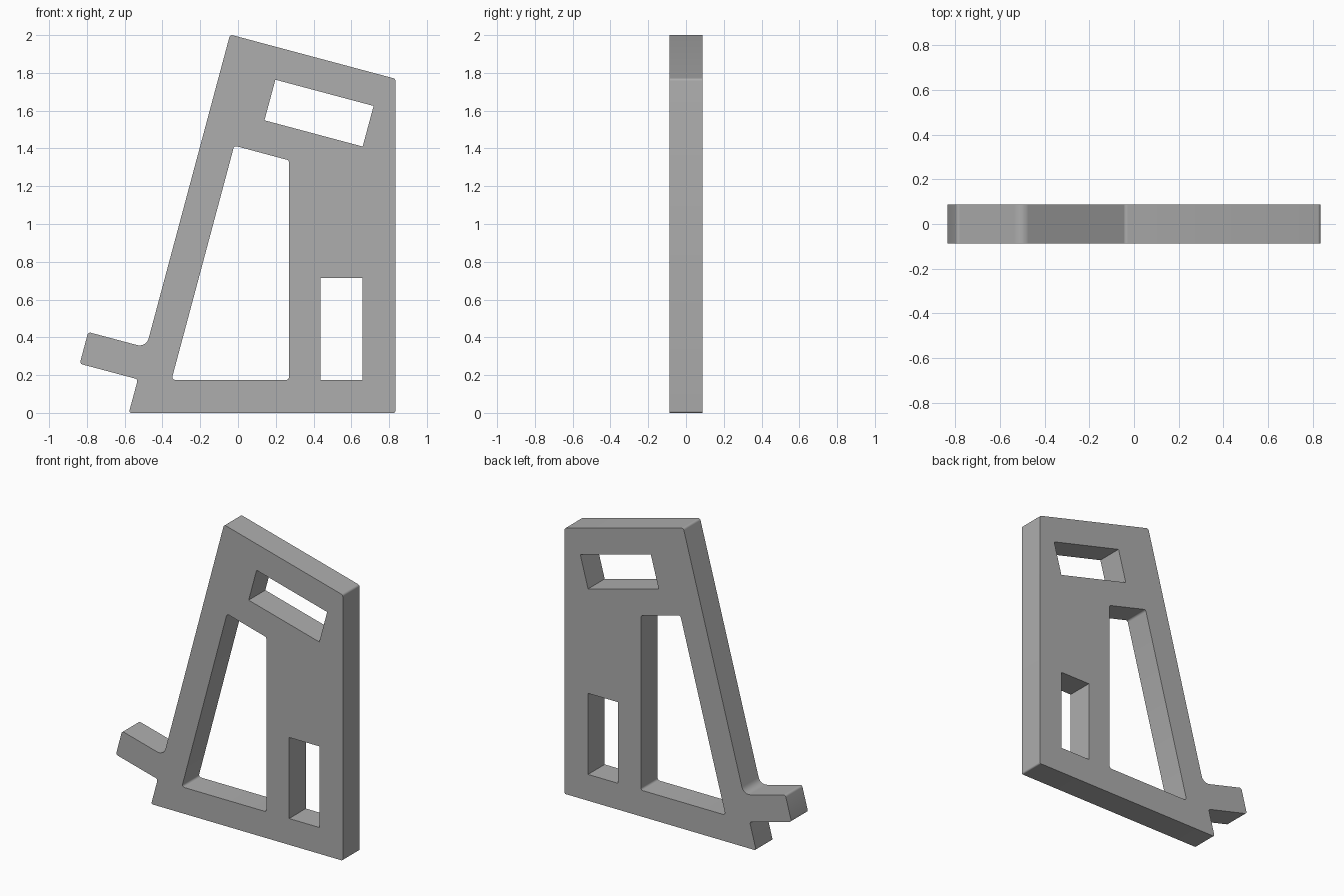
import bpy
import bmesh
import math
from mathutils import Vector

if "Cube" in bpy.data.objects:
    bpy.data.objects.remove(bpy.data.objects["Cube"], do_unlink=True)

HALF_DEPTH = 0.0875


def fillet(corners, steps=6):
    """Turn (x, z, radius) corners into a loop of points with rounded corners."""
    loop = []
    for i, (x, z, r) in enumerate(corners):
        p = Vector((x, z))
        if r == 0:
            loop.append(p)
            continue
        a = (Vector(corners[i - 1][:2]) - p).normalized()
        b = (Vector(corners[(i + 1) % len(corners)][:2]) - p).normalized()
        half = a.angle(b) / 2
        centre = p + (a + b).normalized() * (r / math.sin(half))
        start = p + a * (r / math.tan(half)) - centre
        end = p + b * (r / math.tan(half)) - centre
        sweep = start.angle_signed(end)
        for k in range(steps + 1):
            t = -sweep * k / steps
            c, s = math.cos(t), math.sin(t)
            loop.append(centre + Vector((c * start.x - s * start.y,
                                         s * start.x + c * start.y)))
    return loop


R = 0.015
# Outer outline with the sloping edge and the small side arm
outline = [(-0.578, 0, 0.01), (0.833, 0, 0.01), (0.833, 1.769, R),
           (-0.042, 2.003, R), (-0.486, 0.346, 0.05), (-0.793, 0.428, R),
           (-0.838, 0.26, R), (-0.53, 0.178, R)]
# Large tapered opening, tilted slot and upright slot
opening = [(-0.352, 0.175, R), (0.27, 0.175, R), (0.27, 1.337, R), (-0.02, 1.415, R)]
tilted_slot = [(0.14, 1.549, 0), (0.66, 1.41, 0), (0.718, 1.625, 0), (0.198, 1.764, 0)]
upright_slot = [(0.438, 0.175, 0), (0.66, 0.175, 0), (0.66, 0.715, 0), (0.438, 0.715, 0)]

# Flat filled curve with holes, given thickness
curve = bpy.data.curves.new("panel_profile", "CURVE")
curve.dimensions = "2D"
curve.fill_mode = "BOTH"
curve.extrude = HALF_DEPTH
for corners in (outline, opening, tilted_slot, upright_slot):
    loop = fillet(corners)
    spline = curve.splines.new("POLY")
    spline.points.add(len(loop) - 1)
    for point, p in zip(spline.points, loop):
        point.co = (p.x, p.y, 0, 1)
    spline.use_cyclic_u = True

# Convert to a welded mesh standing upright
profile = bpy.data.objects.new("panel_profile", curve)
bpy.context.collection.objects.link(profile)
bpy.context.view_layer.update()
graph = bpy.context.evaluated_depsgraph_get()
mesh = bpy.data.meshes.new_from_object(profile.evaluated_get(graph))
bpy.data.objects.remove(profile, do_unlink=True)

bm = bmesh.new()
bm.from_mesh(mesh)
bmesh.ops.remove_doubles(bm, verts=bm.verts, dist=0.0001)
for v in bm.verts:
    v.co = (v.co.x, -v.co.z, v.co.y)
bmesh.ops.recalc_face_normals(bm, faces=bm.faces)
bmesh.ops.dissolve_limit(bm, angle_limit=0.01, verts=bm.verts, edges=bm.edges)
bm.to_mesh(mesh)
bm.free()

# Single grey material
grey = bpy.data.materials.new("mid grey")
grey.use_nodes = True
colour = (0.42, 0.42, 0.42, 1)
grey.diffuse_color = colour
grey.node_tree.nodes["Principled BSDF"].inputs["Base Color"].default_value = colour
mesh.materials.clear()
mesh.materials.append(grey)

panel = bpy.data.objects.new("bracket_panel", mesh)
bpy.context.collection.objects.link(panel)
bpy.ops.object.select_all(action="DESELECT")
panel.select_set(True)
bpy.context.view_layer.objects.active = panel
bpy.ops.object.shade_smooth_by_angle(angle=math.radians(30))
